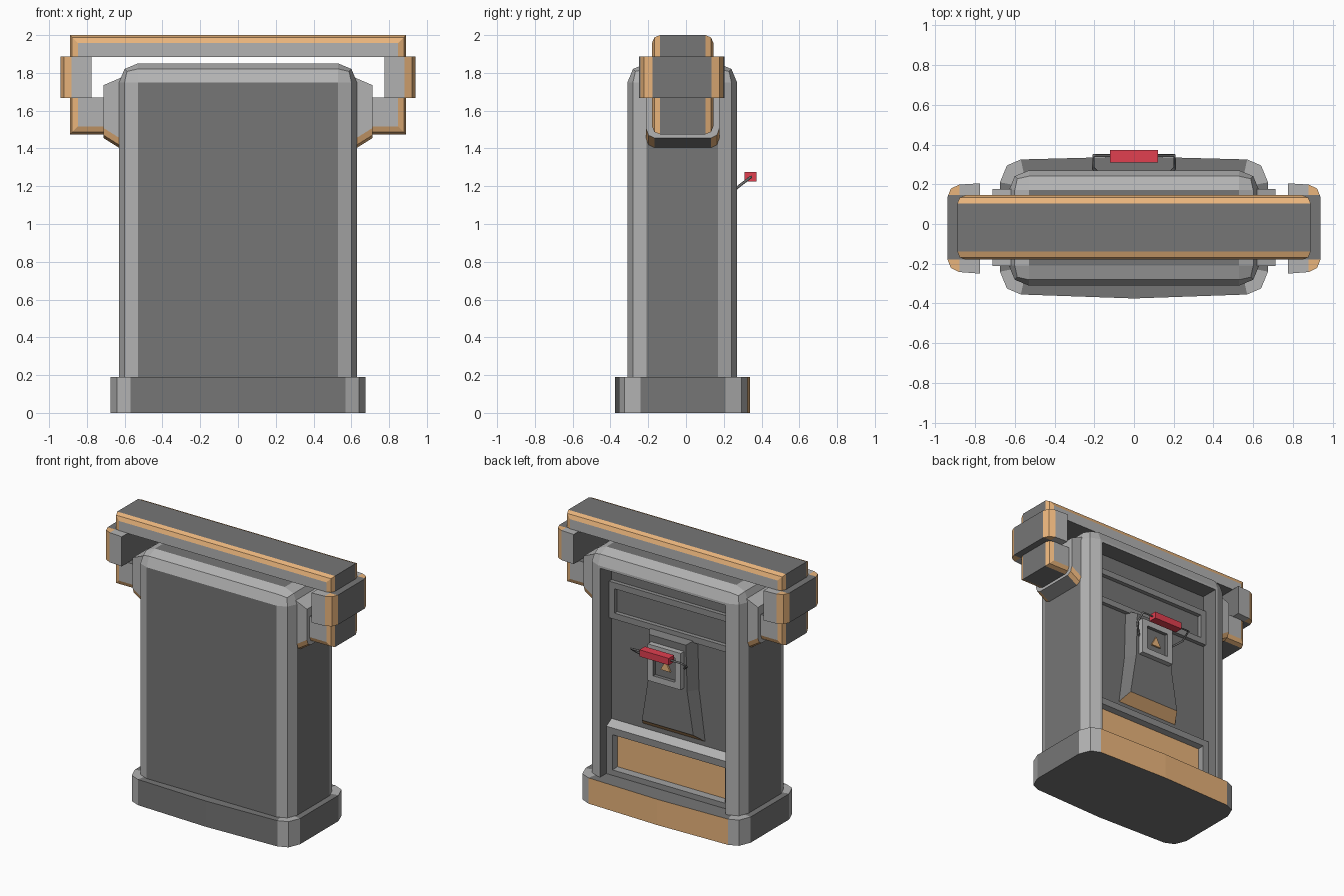
import bpy, bmesh

if "Cube" in bpy.data.objects:
    bpy.data.objects.remove(bpy.data.objects["Cube"])


def material(name, col):
    m = bpy.data.materials.new(name)
    m.diffuse_color = (*col, 1)
    m.use_nodes = True
    m.node_tree.nodes["Principled BSDF"].inputs["Base Color"].default_value = m.diffuse_color
    return m


DARK = material("dark_grey", (0.18, 0.18, 0.18))
LIGHT = material("light_grey", (0.45, 0.45, 0.45))
MID = material("mid_grey", (0.27, 0.27, 0.27))
ORANGE = material("orange", (0.82, 0.46, 0.2))
RED = material("red", (0.75, 0.05, 0.08))
PALETTE = (DARK, LIGHT, ORANGE, MID, RED)
D, L, O, M, R = range(5)    # material slots shared by every part


def finish(name, bm, mirror=False):
    bmesh.ops.recalc_face_normals(bm, faces=bm.faces)
    me = bpy.data.meshes.new(name)
    bm.to_mesh(me)
    bm.free()
    for m in PALETTE:
        me.materials.append(m)
    ob = bpy.data.objects.new(name, me)
    bpy.context.collection.objects.link(ob)
    if mirror:
        ob.modifiers.new("mirror", 'MIRROR')
    return ob


def paint(bm, mat, test=lambda c, n: True):
    """Give a material to faces for which test(centre, normal) is true."""
    bm.normal_update()
    for f in bm.faces:
        if test(f.calc_center_median(), f.normal):
            f.material_index = mat


def prism(pts, axis, lo, hi):
    """Extrude a 2D outline along y (points are x,z) or z (points are x,y)."""
    bm = bmesh.new()

    def place(p, d):
        return (p[0], d, p[1]) if axis == 'y' else (p[0], p[1], d)
    a = [bm.verts.new(place(p, lo)) for p in pts]
    b = [bm.verts.new(place(p, hi)) for p in pts]
    bm.faces.new(a)
    bm.faces.new(b)
    for i in range(len(pts)):
        j = (i + 1) % len(pts)
        bm.faces.new((a[i], a[j], b[j], b[i]))
    bmesh.ops.recalc_face_normals(bm, faces=bm.faces)
    return bm


def box(x0, x1, y0, y1, z0, z1):
    return prism([(x0, z0), (x1, z0), (x1, z1), (x0, z1)], 'y', y0, y1)


def bevel(bm, test, width, mat):
    """Bevel the edges for which test(midpoint, direction) is true."""
    edges = []
    for e in bm.edges:
        p, q = e.verts[0].co, e.verts[1].co
        if test((p + q) / 2, (q - p).normalized()):
            edges.append(e)
    bmesh.ops.bevel(bm, geom=edges, offset=width, segments=2, profile=0.5,
                    affect='EDGES', material=mat, clamp_overlap=True)


def sink(bm, inset, depth, slope=0.0, mat=D, wall=D):
    """Inset the largest +y face and push it inward."""
    bm.normal_update()
    f = max((f for f in bm.faces if f.normal.y > 0.9), key=lambda f: f.calc_area())
    bmesh.ops.inset_region(bm, faces=[f], thickness=inset, use_even_offset=True)
    f.material_index = wall
    bmesh.ops.inset_region(bm, faces=[f], thickness=max(slope, 0.001), use_even_offset=True)
    for v in f.verts:
        v.co.y -= depth
    f.material_index = mat


# Base, slightly bowed, light corners and orange rear face
half = [(0, -0.375), (0.57, -0.355), (0.64, -0.325), (0.675, -0.24),
        (0.675, 0.21), (0.64, 0.295), (0.57, 0.325), (0, 0.34)]
outline = half + [(-x, y) for x, y in half[-2:0:-1]]
bm = prism(outline, 'z', 0, 0.19)
bm.normal_update()
top = [f for f in bm.faces if f.normal.z > 0.9]
bmesh.ops.inset_region(bm, faces=top, thickness=0.08, use_even_offset=True)
paint(bm, L, lambda c, n: n.z > -0.5 and abs(c.x) > 0.53 and abs(c.y + 0.015) > 0.15)
paint(bm, O, lambda c, n: n.y > 0.95)
finish("base", bm)

# Body shell, light rounded edges, deep recess in the back
bm = box(-0.63, 0.63, -0.31, 0.27, 0.1, 1.85)
bevel(bm, lambda c, d: c.z > 0.15, 0.1, L)
sink(bm, 0.018, 0.13)
paint(bm, L, lambda c, n: n.y > 0.9 and c.y > 0.25)
finish("body", bm)

# Upper framed window
bm = box(-0.51, 0.51, 0.13, 0.17, 1.33, 1.6)
paint(bm, M)
sink(bm, 0.045, 0.035, wall=M)
finish("upper_window", bm)

# Lower frame with sloping top and orange panel
bm = box(-0.51, 0.51, 0.13, 0.2, 0.18, 0.58)
for v in bm.verts:
    if v.co.y > 0.19 and v.co.z > 0.5:
        v.co.z = 0.54
paint(bm, M)
paint(bm, L, lambda c, n: n.z > 0.5)
sink(bm, 0.05, 0.035, slope=0.015, mat=O, wall=M)
finish("lower_panel", bm)

# Lever mount, flared towards its orange lower slope
prof = [(0.26, 0.6), (0.21, 0.98), (0.2, 1.36)]
bm = prism(prof + [(-x, z) for x, z in prof[::-1]], 'y', 0.13, 0.215)
for v in bm.verts:
    if v.co.y > 0.2:
        v.co.x -= 0.05 if v.co.x > 0 else -0.05
        v.co.z += 0.07 if v.co.z < 0.7 else (-0.04 if v.co.z > 1.2 else 0)
paint(bm, O, lambda c, n: n.z < -0.5)
finish("lever_mount", bm)

# Lever plate with recessed centre and small warning triangle
bm = box(-0.135, 0.135, 0.2, 0.255, 1.0, 1.27)
paint(bm, L)
sink(bm, 0.045, 0.025)
finish("lever_plate", bm)
bm = prism([(-0.04, 1.1), (0.04, 1.1), (0, 1.175)], 'y', 0.22, 0.242)
paint(bm, O)
finish("triangle_mark", bm)

# Bent lever rod and red grip
cu = bpy.data.curves.new("lever_rod", 'CURVE')
cu.dimensions = '3D'
cu.bevel_depth = 0.008
cu.bevel_resolution = 0
cu.use_fill_caps = True
cu.materials.append(DARK)
path = [(-0.13, 0.21, 1.14), (-0.205, 0.28, 1.2), (-0.205, 0.345, 1.25),
        (0.205, 0.345, 1.25), (0.205, 0.28, 1.2), (0.13, 0.21, 1.14)]
sp = cu.splines.new('POLY')
sp.points.add(len(path) - 1)
for p, co in zip(sp.points, path):
    p.co = (*co, 1)
bpy.context.collection.objects.link(bpy.data.objects.new("lever_rod", cu))
bm = box(-0.12, 0.12, 0.31, 0.373, 1.225, 1.275)
paint(bm, R)
finish("lever_grip", bm)

# Top carrying bar, orange bevels on long top edges and end corners
bm = box(-0.89, 0.89, -0.18, 0.145, 1.885, 2.0)
paint(bm, L, lambda c, n: abs(n.y) > 0.9)
bevel(bm, lambda c, d: abs(d.z) > 0.9 or (abs(d.x) > 0.9 and c.z > 1.95), 0.042, O)
finish("top_bar", bm)

# Sleeves at the bar ends: light cheeks, orange corners, dark outer face
bm = box(0.775, 0.94, -0.25, 0.205, 1.668, 1.887)
for v in bm.verts:
    if v.co.x > 0.9:
        v.co.y *= 0.95
paint(bm, L, lambda c, n: abs(n.y) > 0.9)
bevel(bm, lambda c, d: abs(d.z) > 0.9 and c.x > 0.9, 0.06, O)
for co, no in (((0, -0.18, 0), (0, 1, 0)), ((0, 0.145, 0), (0, 1, 0)), ((0.878, 0, 0), (1, 0, 0))):
    bmesh.ops.bisect_plane(bm, geom=bm.verts[:] + bm.edges[:] + bm.faces[:],
                           plane_co=co, plane_no=no, dist=1e-5)
paint(bm, L, lambda c, n: abs(n.z) > 0.9 and abs(c.y + 0.018) > 0.163)
paint(bm, O, lambda c, n: abs(n.z) > 0.9 and abs(c.y + 0.018) > 0.163 and c.x > 0.878)
finish("sleeve", bm, mirror=True)

# Lower arm blocks
bm = box(0.68, 0.89, -0.18, 0.145, 1.475, 1.67)
paint(bm, L, lambda c, n: abs(n.y) > 0.9)
bevel(bm, lambda c, d: (abs(d.z) > 0.9 and c.x > 0.8) or (abs(d.x) > 0.9 and c.z < 1.5),
      0.042, O)
finish("arm_block", bm, mirror=True)

# Brackets joining the arms to the body, orange lower corners
bm = prism([(0.6, 1.785), (0.63, 1.77), (0.712, 1.735), (0.712, 1.455), (0.6, 1.385)],
           'y', -0.212, 0.177)
paint(bm, L, lambda c, n: n.z > -0.3)
bevel(bm, lambda c, d: c.z < 1.45 and abs(d.y) < 0.5 and abs(d.x) > 0.5, 0.045, O)
finish("bracket", bm, mirror=True)
